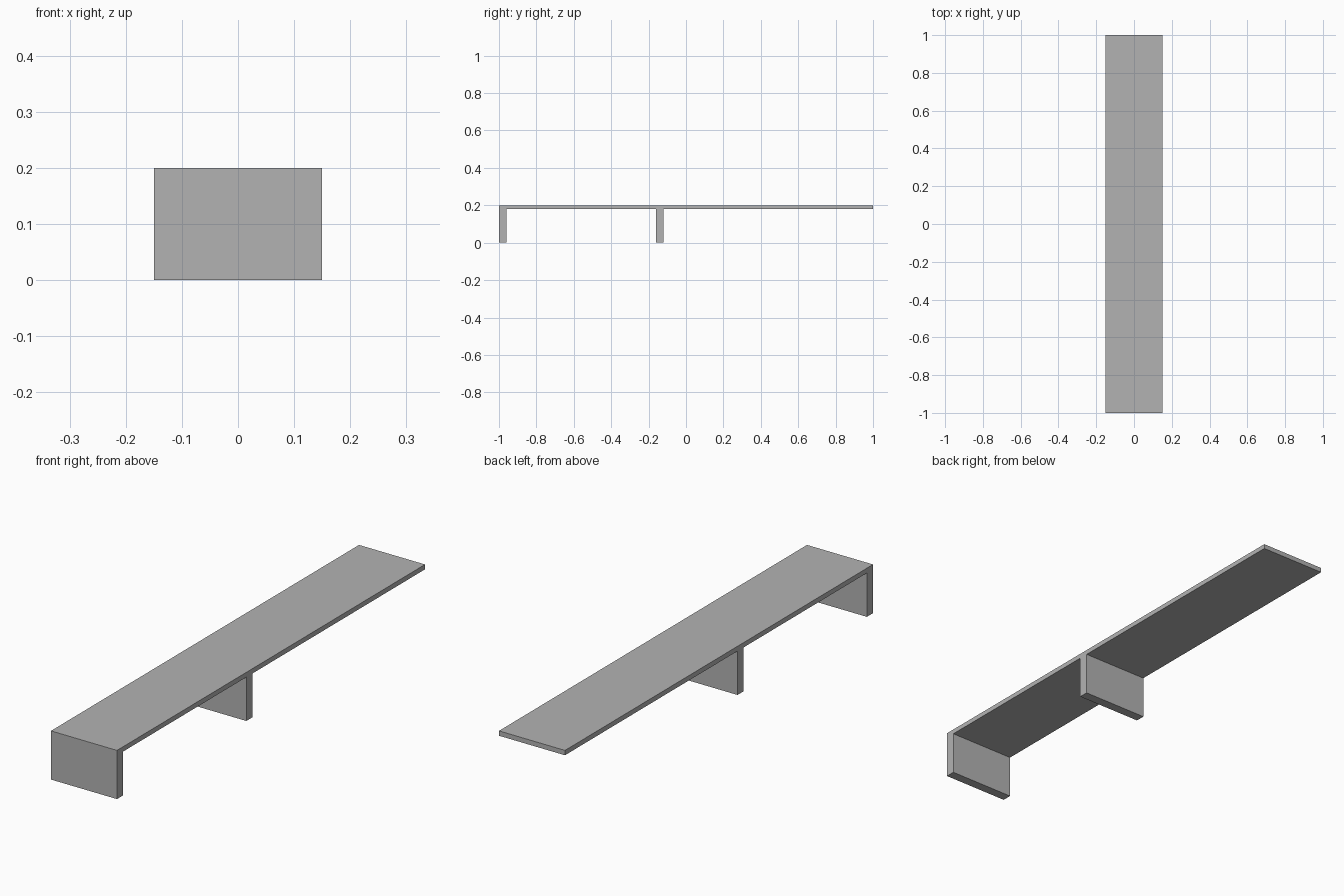
import bpy
import bmesh

WIDTH, HEIGHT, THICK, LEG = 0.30, 0.20, 0.02, 0.04
FRONT, BACK = -1.0, 1.0
LEG_STARTS = (FRONT, -0.16)   # front edge of each support

cube = bpy.data.objects.get("Cube")
if cube:
    bpy.data.objects.remove(cube, do_unlink=True)

# Plain grey material
grey = bpy.data.materials.new("plain grey")
grey.use_nodes = True
colour = (0.45, 0.45, 0.45, 1.0)
grey.diffuse_color = colour
grey.node_tree.nodes["Principled BSDF"].inputs["Base Color"].default_value = colour

# Side profile (y, z): top edge, then the underside stepping down around each support
under = HEIGHT - THICK
profile = [(FRONT, HEIGHT), (BACK, HEIGHT), (BACK, under)]
for y in reversed(LEG_STARTS):
    profile += [(y + LEG, under), (y + LEG, 0), (y, 0)]
    if y > FRONT:
        profile.append((y, under))

# Board and supports in one piece, extruded across the width
bm = bmesh.new()
side = bm.faces.new([bm.verts.new((-WIDTH / 2, y, z)) for y, z in profile])
extruded = bmesh.ops.extrude_face_region(bm, geom=[side])
moved = [v for v in extruded["geom"] if isinstance(v, bmesh.types.BMVert)]
bmesh.ops.translate(bm, verts=moved, vec=(WIDTH, 0, 0))
if side.is_valid and len(bm.faces) < len(profile) + 2:
    bm.faces.new([v for v in bm.verts if v.co.x < 0])
bmesh.ops.recalc_face_normals(bm, faces=bm.faces)

mesh = bpy.data.meshes.new("board_with_supports")
bm.to_mesh(mesh)
bm.free()
mesh.materials.append(grey)
board = bpy.data.objects.new("board_with_supports", mesh)
bpy.context.collection.objects.link(board)
